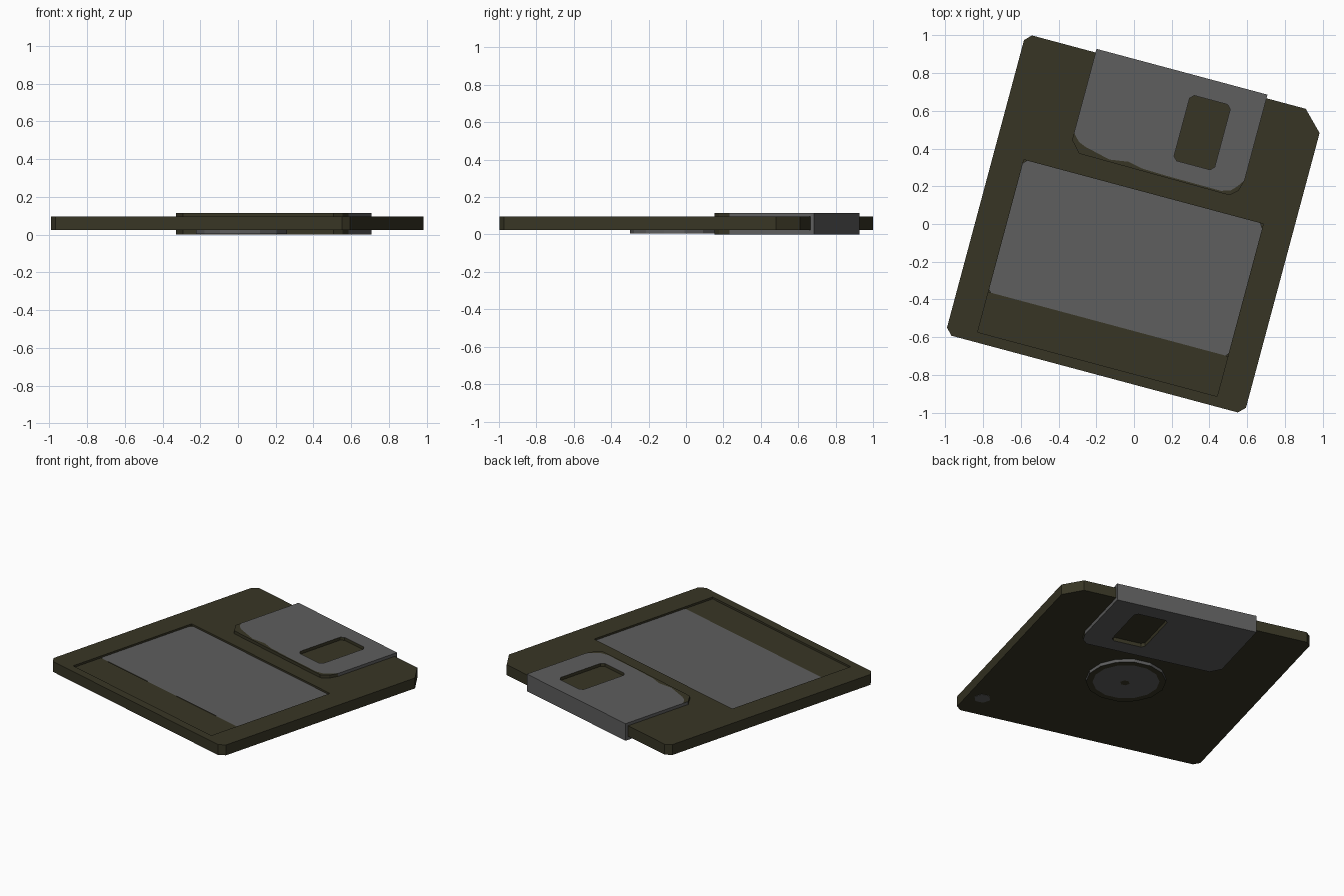
import bpy, bmesh, math
from mathutils import Matrix

if "Cube" in bpy.data.objects:
    bpy.data.objects.remove(bpy.data.objects["Cube"])

TURN = Matrix.Rotation(math.radians(-15), 4, 'Z')   # whole disk is turned clockwise
DARK, GREY = 0, 1


def material(name, rgb):
    m = bpy.data.materials.new(name)
    m.diffuse_color = (*rgb, 1)
    m.use_nodes = True
    m.node_tree.nodes["Principled BSDF"].inputs["Base Color"].default_value = m.diffuse_color
    return m


MATS = [material("dark_olive", (0.039, 0.036, 0.018)), material("mid_grey", (0.112, 0.112, 0.112))]


def rect(u0, v0, u1, v1, c=0.0):
    """Rectangle outline, optionally with clipped corners (counter-clockwise)."""
    if not c:
        return [(u0, v0), (u1, v0), (u1, v1), (u0, v1)]
    return [(u0 + c, v0), (u1 - c, v0), (u1, v0 + c), (u1, v1 - c),
            (u1 - c, v1), (u0 + c, v1), (u0, v1 - c), (u0, v0 + c)]


def ring(cu, cv, r, n):
    return [(cu + r * math.cos(2 * math.pi * i / n), cv + r * math.sin(2 * math.pi * i / n)) for i in range(n)]


def flat(bm, loops, z, up, mat):
    """Flat face bounded by the first loop, with the other loops as holes."""
    edges = []
    for loop in loops:
        vs = [bm.verts.new((u, v, z)) for u, v in loop]
        edges += [bm.edges.new((vs[i - 1], vs[i])) for i in range(len(vs))]
    out = bmesh.ops.triangle_fill(bm, edges=edges, use_beauty=True, normal=(0, 0, 1))
    for f in out["geom"]:
        if isinstance(f, bmesh.types.BMFace):
            f.normal_update()
            f.material_index = mat
            if (f.normal.z > 0) != up:
                f.normal_flip()


def wall(bm, loop, z0, z1, rule, inward=False):
    """Upright band around a loop; rule(mid_u, mid_v) gives its colour."""
    for i in range(len(loop)):
        a, b = loop[i - 1], loop[i]
        if inward:
            a, b = b, a
        f = bm.faces.new([bm.verts.new(p) for p in
                          ((*a, z0), (*b, z0), (*b, z1), (*a, z1))])
        f.material_index = rule((a[0] + b[0]) / 2, (a[1] + b[1]) / 2)


def finish(bm, name):
    bmesh.ops.remove_doubles(bm, verts=bm.verts, dist=1e-4)
    bm.transform(TURN)
    me = bpy.data.meshes.new(name)
    bm.to_mesh(me)
    bm.free()
    for m in MATS:
        me.materials.append(m)
    ob = bpy.data.objects.new(name, me)
    bpy.context.collection.objects.link(ob)


def dark(u, v):
    return DARK


def grey(u, v):
    return GREY


# Case: clipped square with a shallow label recess on top
Z0, Z1, FLOOR = 0.025, 0.095, 0.082
case = [(-0.781, -0.822), (0.79, -0.822), (0.825, -0.787), (0.825, 0.72),
        (0.721, 0.825), (-0.781, 0.825), (-0.815, 0.79), (-0.815, -0.787)]
recess = rect(-0.652, -0.768, 0.662, 0.178)
bm = bmesh.new()
flat(bm, [case], Z0, False, DARK)
wall(bm, case, Z0, Z1, dark)
flat(bm, [case, recess], Z1, True, DARK)
wall(bm, recess, FLOOR, Z1, dark, inward=True)
flat(bm, [rect(-0.652, -0.768, 0.662, -0.548)], FLOOR, True, DARK)
finish(bm, "case")

# Label: grey floor of the recess
bm = bmesh.new()
label = [(-0.64, -0.548), (0.65, -0.548), (0.662, -0.535), (0.662, 0.155),
         (0.645, 0.178), (-0.635, 0.178), (-0.652, 0.16), (-0.652, -0.535)]
flat(bm, [label], FLOOR + 0.001, True, GREY)
finish(bm, "label")

# Shutter: folded sheet over the back edge, with a window on both sides
S0, S1, FRONT = 0.0, 0.115, 0.845
left, right = -0.432, 0.506
lip_out = [(left, 0.345), (-0.377, 0.285), (0.45, 0.278), (0.49, 0.315), (right, 0.375)]
lip_in = [(0.478, 0.335), (0.45, 0.305), (0.4, 0.289), (0.1, 0.291), (-0.038, 0.295),
          (-0.114, 0.311), (-0.214, 0.296), (-0.357, 0.329), (-0.395, 0.345), (left, 0.385)]
outline = lip_out + [(right, FRONT), (left, FRONT)]
painted = [(right, 0.375), (right, FRONT), (left, FRONT)] + lip_in[::-1]
window = rect(0.112, 0.382, 0.335, 0.74, 0.02)


def shutter_side(u, v):
    return DARK if v < 0.38 else GREY


bm = bmesh.new()
flat(bm, [painted, window], S1, True, GREY)
flat(bm, [lip_out + lip_in], S1, True, DARK)
flat(bm, [outline, window], S0, False, GREY)
for z0, z1 in ((S0, Z0), (Z1, S1)):
    wall(bm, outline[:-1] + outline[-1:], z0, z1, shutter_side)
    wall(bm, window, z0, z1, dark, inward=True)
wall(bm, rect(left, 0.825, right, FRONT), Z0, Z1, grey)
finish(bm, "shutter")

# Hub: low disc underneath with a dark rim and a dark centre
cu, cv = 0.032, -0.047
rim, disc, hole = ring(cu, cv, 0.245, 14), ring(cu, cv, 0.205, 14), ring(cu, cv - 0.015, 0.03, 6)
bm = bmesh.new()
wall(bm, rim, 0.004, Z0, grey)
flat(bm, [rim, disc], 0.004, False, DARK)
flat(bm, [disc, hole], 0.004, False, GREY)
flat(bm, [hole], 0.004, False, DARK)
finish(bm, "hub")

# Corner tab: small grey plate underneath
bm = bmesh.new()
dot = ring(0.727, -0.634, 0.052, 6)
wall(bm, dot, Z0 - 0.002, Z0, grey)
flat(bm, [dot], Z0 - 0.002, False, GREY)
finish(bm, "corner_tab")
